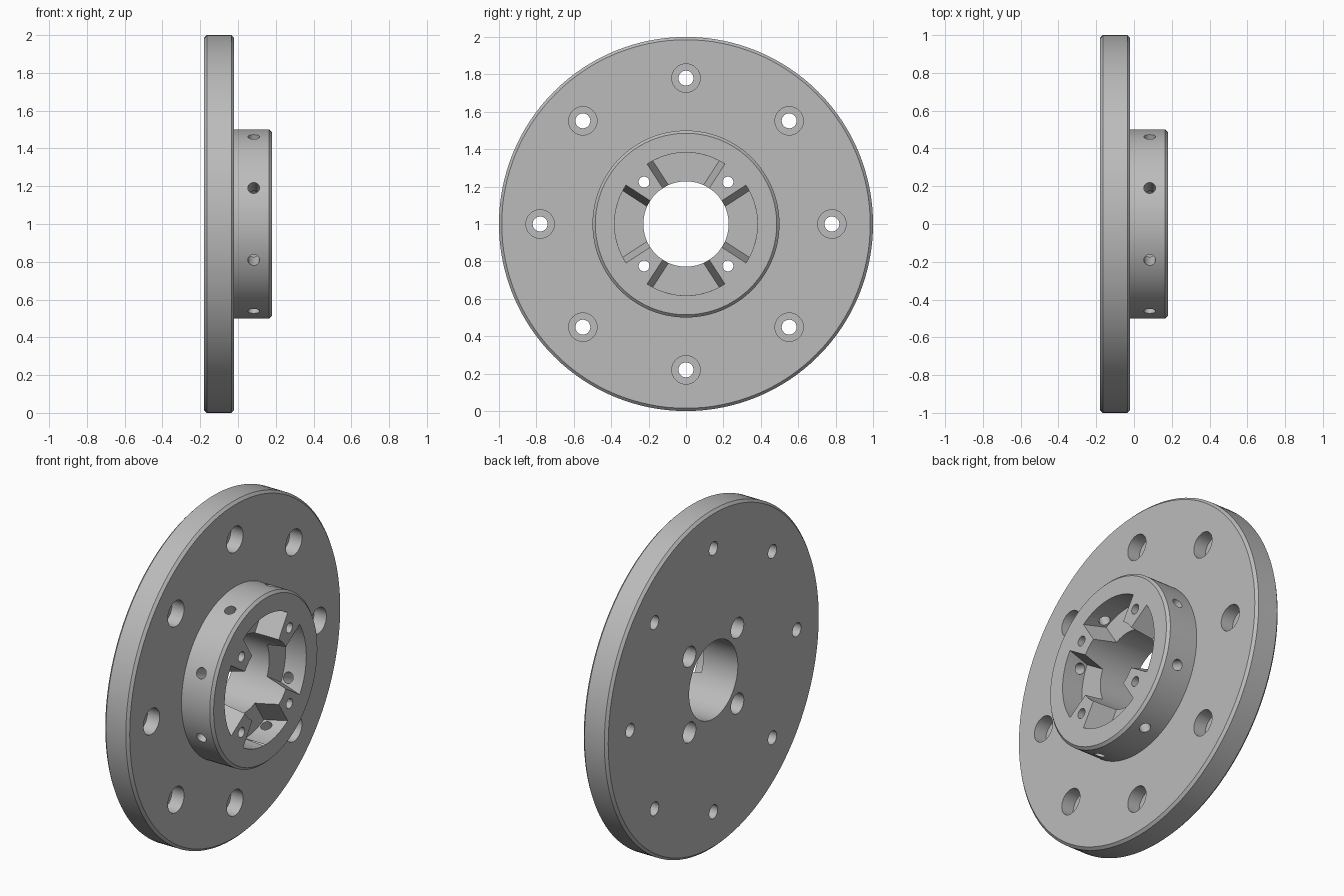
import bpy, bmesh
from math import pi, sin, cos, asin, radians
from mathutils import Matrix

cube = bpy.data.objects.get("Cube")
if cube:
    bpy.data.objects.remove(cube, do_unlink=True)

BACK, STEP, FRONT = -0.18, -0.02, 0.18   # stations along the x axis
FLOOR = 0.045                            # pocket floor
BEVEL = 0.015
CENTRE = Matrix.Translation((0, 0, 1))

steel = bpy.data.materials.new("steel grey")
steel.use_nodes = True
COLOUR = (0.5, 0.5, 0.5, 1)
steel.diffuse_color = COLOUR
steel.node_tree.nodes["Principled BSDF"].inputs["Base Color"].default_value = COLOUR


def skin(bm, rings, closed=False):
    """Bridge equal rings of points; cap the ends or close the loop."""
    loops = [[bm.verts.new(p) for p in ring] for ring in rings]
    pairs = list(zip(loops, loops[1:]))
    if closed:
        pairs.append((loops[-1], loops[0]))
    else:
        bm.faces.new(loops[0])
        bm.faces.new(loops[-1])
    for a, b in pairs:
        for i in range(len(a)):
            j = (i + 1) % len(a)
            bm.faces.new((a[i], a[j], b[j], b[i]))


def revolve(bm, profile, sides, matrix=CENTRE, closed=False):
    """Turn (x, radius) points around the local x axis."""
    turns = [2 * pi * i / sides for i in range(sides)]
    skin(bm, [[matrix @ Matrix.Rotation(t, 4, 'X') @ Matrix.Translation((x, r, 0)).to_translation()
               for t in turns] for x, r in profile], closed)


def make_object(name, bm):
    bmesh.ops.recalc_face_normals(bm, faces=bm.faces)
    mesh = bpy.data.meshes.new(name)
    bm.to_mesh(mesh)
    bm.free()
    mesh.materials.append(steel)
    obj = bpy.data.objects.new(name, mesh)
    bpy.context.collection.objects.link(obj)
    return obj


def spin(angle):
    return CENTRE @ Matrix.Rotation(angle, 4, 'X')


# Turned body: bored flange with a raised hub
bm = bmesh.new()
revolve(bm, [(BACK, 0.228), (BACK, 1 - BEVEL), (BACK + BEVEL, 1),
             (STEP - BEVEL, 1), (STEP, 1 - BEVEL), (STEP, 0.5),
             (FRONT - BEVEL, 0.5), (FRONT, 0.5 - BEVEL), (FRONT, 0.228)], 128, closed=True)
body = make_object("flange_hub", bm)

# Counterbored flange holes
bolts = bmesh.new()
for i in range(8):
    revolve(bolts, [(BACK - 0.1, 0.04), (-0.1, 0.04), (-0.1, 0.076), (STEP + 0.1, 0.076)],
            32, spin(i * pi / 4) @ Matrix.Translation((0, 0.78, 0)))

# Holes through the four teeth, counterbored from the back
tooth_holes = bmesh.new()
for i in range(4):
    revolve(tooth_holes, [(BACK - 0.1, 0.06), (-0.02, 0.06), (-0.02, 0.029), (FRONT + 0.1, 0.029)],
            32, spin(pi / 4 + i * pi / 2) @ Matrix.Translation((0, 0.317, 0)))

# Four sector pockets with sloping side walls
pockets = bmesh.new()
SLOPE = 0.035
for i in range(4):
    matrix = spin(i * pi / 2)
    rings = []
    for x in (FLOOR, FRONT + 0.02):
        inset = SLOPE * (FRONT - x) / (FRONT - FLOOR)
        ring = []
        for radius, way in ((0.382, 1), (0.2, -1)):
            half = radians(33) - asin(inset / radius)
            for k in range(17):
                a = way * half * (k / 8 - 1)
                ring.append(matrix @ Matrix.Translation((x, radius * cos(a), radius * sin(a))).to_translation())
        rings.append(ring)
    skin(pockets, rings)

# Radial set-screw holes around the hub
screws = bmesh.new()
for i in range(8):
    revolve(screws, [(0.34, 0.031), (0.56, 0.031)], 32,
            spin((i + 0.5) * pi / 4) @ Matrix.Translation((0.083, 0, 0)) @ Matrix.Rotation(pi / 2, 4, 'Z'))

# Cut everything out of the body, then drop the cutters
bpy.ops.object.select_all(action='DESELECT')
bpy.context.view_layer.objects.active = body
body.select_set(True)
for name, cut in (("bolt_cutter", bolts), ("tooth_hole_cutter", tooth_holes),
                  ("pocket_cutter", pockets), ("screw_cutter", screws)):
    cutter = make_object(name, cut)
    cutter.hide_render = True
    mod = body.modifiers.new(name, 'BOOLEAN')
    mod.operation = 'DIFFERENCE'
    mod.solver = 'EXACT'
    mod.object = cutter
    bpy.ops.object.modifier_apply(modifier=mod.name)
    bpy.data.objects.remove(cutter, do_unlink=True)

bpy.ops.object.shade_smooth_by_angle(angle=radians(30))
